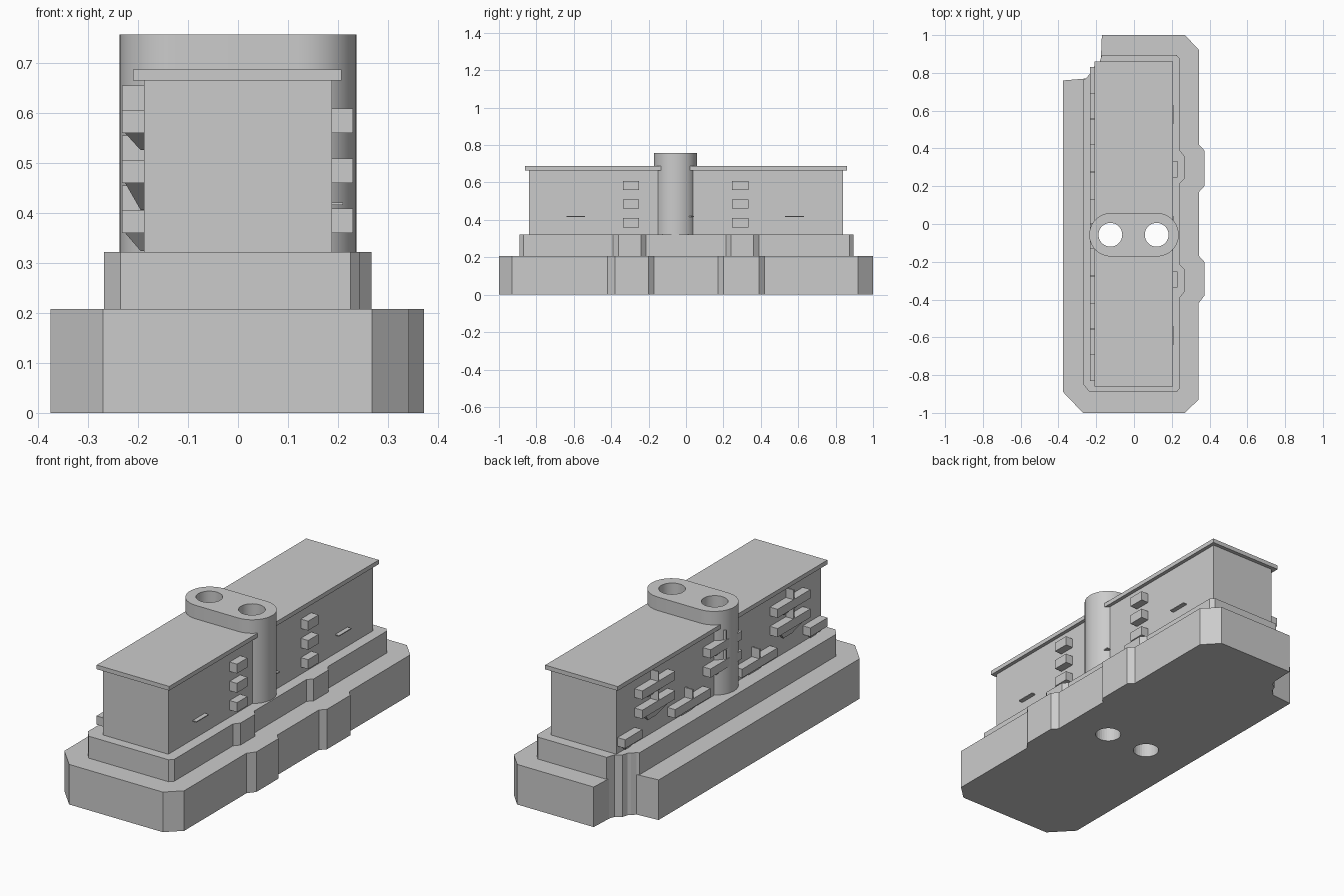
import bpy, bmesh, math

if "Cube" in bpy.data.objects:
    bpy.data.objects.remove(bpy.data.objects["Cube"], do_unlink=True)

stone = bpy.data.materials.new("plain_grey")
stone.use_nodes = True
stone.diffuse_color = (0.6, 0.6, 0.6, 1)
stone.node_tree.nodes["Principled BSDF"].inputs["Base Color"].default_value = (0.6, 0.6, 0.6, 1)


def finish(name, bm):
    bmesh.ops.recalc_face_normals(bm, faces=bm.faces)
    mesh = bpy.data.meshes.new(name)
    bm.to_mesh(mesh)
    bm.free()
    mesh.materials.append(stone)
    obj = bpy.data.objects.new(name, mesh)
    bpy.context.collection.objects.link(obj)
    return obj


def prism(name, outline, z0, z1):
    bm = bmesh.new()
    face = bm.faces.new([bm.verts.new((x, y, z0)) for x, y in outline])
    top = bmesh.ops.extrude_face_region(bm, geom=[face])["geom"]
    bmesh.ops.translate(bm, vec=(0, 0, z1 - z0),
                        verts=[v for v in top if isinstance(v, bmesh.types.BMVert)])
    return finish(name, bm)


def box(name, x0, x1, y0, y1, z0, z1):
    return prism(name, [(x0, y0), (x1, y0), (x1, y1), (x0, y1)], z0, z1)


def arc(cx, cy, r, a0, a1, n):
    return [(cx + r * math.cos(math.radians(a0 + (a1 - a0) * i / n)),
             cy + r * math.sin(math.radians(a0 + (a1 - a0) * i / n))) for i in range(n + 1)]


# Stepped foundation, notched at the back right corner
notch = [(-0.255, 0.77), (-0.238, 0.79), (-0.225, 0.8), (-0.215, 0.83), (-0.185, 0.85), (-0.175, 0.88)]
base = prism("base", [
    (-0.17, 1), (0.27, 1), (0.345, 0.92), (0.345, 0.42), (0.372, 0.39), (0.372, 0.2),
    (0.345, 0.17), (0.345, -0.17), (0.372, -0.2), (0.372, -0.38), (0.342, -0.42),
    (0.342, -0.93), (0.268, -1), (-0.27, -1), (-0.375, -0.89), (-0.375, 0.76)] + notch, 0, 0.208)
plinth = prism("plinth", [
    (-0.17, 0.895), (0.225, 0.895), (0.243, 0.875), (0.243, 0.39), (0.267, 0.36), (0.267, 0.24),
    (0.243, 0.215), (0.243, -0.215), (0.267, -0.24), (0.267, -0.36), (0.243, -0.39),
    (0.243, -0.87), (0.225, -0.89), (-0.235, -0.89), (-0.268, -0.85), (-0.268, 0.765)] + notch,
    0.208, 0.322)

# Main block and roof slab
body = box("main_block", -0.188, 0.188, -0.84, 0.84, 0.322, 0.665)
roof = box("roof_slab", -0.21, 0.207, -0.86, 0.86, 0.665, 0.687)

# Rounded tower
ty = -0.057
tower = prism("tower", arc(0.122, ty, 0.115, -90, 90, 24) + arc(-0.122, ty, 0.115, 90, 270, 24),
              0.322, 0.757)

# Two shafts through the whole height
shafts = []
for x in (-0.125, 0.12):
    cutter = prism("shaft_cutter", arc(x, ty, 0.063, 0, 348.75, 31), -0.1, 0.9)
    cutter.hide_render = True
    shafts.append(cutter)
for part in (base, plinth, body, roof, tower):
    for cutter in shafts:
        mod = part.modifiers.new("shaft", "BOOLEAN")
        mod.operation = "DIFFERENCE"
        mod.solver = "EXACT"
        mod.object = cutter
    bpy.context.view_layer.objects.active = part
    for mod in list(part.modifiers):
        bpy.ops.object.modifier_apply(modifier=mod.name)
for cutter in shafts:
    bpy.data.objects.remove(cutter, do_unlink=True)
bpy.ops.object.select_all(action="DESELECT")
tower.select_set(True)
bpy.context.view_layer.objects.active = tower
bpy.ops.object.shade_smooth_by_angle()

floors = (0.36, 0.46, 0.56)

# Small balconies on the left side
for y in (-0.294, 0.29):
    for z in floors:
        box("small_balcony", 0.188, 0.23, y - 0.043, y + 0.043, z, z + 0.049)

# Thin door canopies on the left side
for y0, y1 in ((-0.64, -0.54), (0.53, 0.63), (0.0, 0.043)):
    box("door_canopy", 0.188, 0.21, y0, y1, 0.416, 0.421)


def bracket(y, half, z, drop):
    # Tapered support that narrows down to the wall
    bm = bmesh.new()
    for x, w, h in ((-0.188, half, z), (-0.226, half, z),
                    (-0.188, half * 0.35, z - drop), (-0.195, half * 0.35, z - drop)):
        for s in (-1, 1):
            bm.verts.new((x, y + s * w, h))
    bmesh.ops.convex_hull(bm, input=bm.verts)
    finish("balcony_bracket", bm)


def long_balcony(y0, y1, z, drop, fin):
    mid = (y0 + y1) / 2
    box("long_balcony", -0.232, -0.188, y0, y1, z, z + 0.045)
    bracket(mid, (y1 - y0) * 0.36, z, drop)
    if fin:
        box("balcony_divider", -0.232, -0.188, mid - 0.004, mid + 0.004, z + 0.045, z + 0.095)


# Staggered long balconies on the right side
low, middle, high = floors
for s in (-1, 1):
    for a, b, z, drop, fin in ((0.69, 0.83, low, 0.036, False), (0.13, 0.42, low, 0.036, True),
                               (0.42, 0.69, middle, 0.054, True), (0.42, 0.69, high, 0.034, True)):
        y0, y1 = sorted((s * a, s * b))
        long_balcony(y0, y1, z, drop, fin)
for z in (middle, high):
    long_balcony(-0.13, 0.13, z, 0.034, True)
